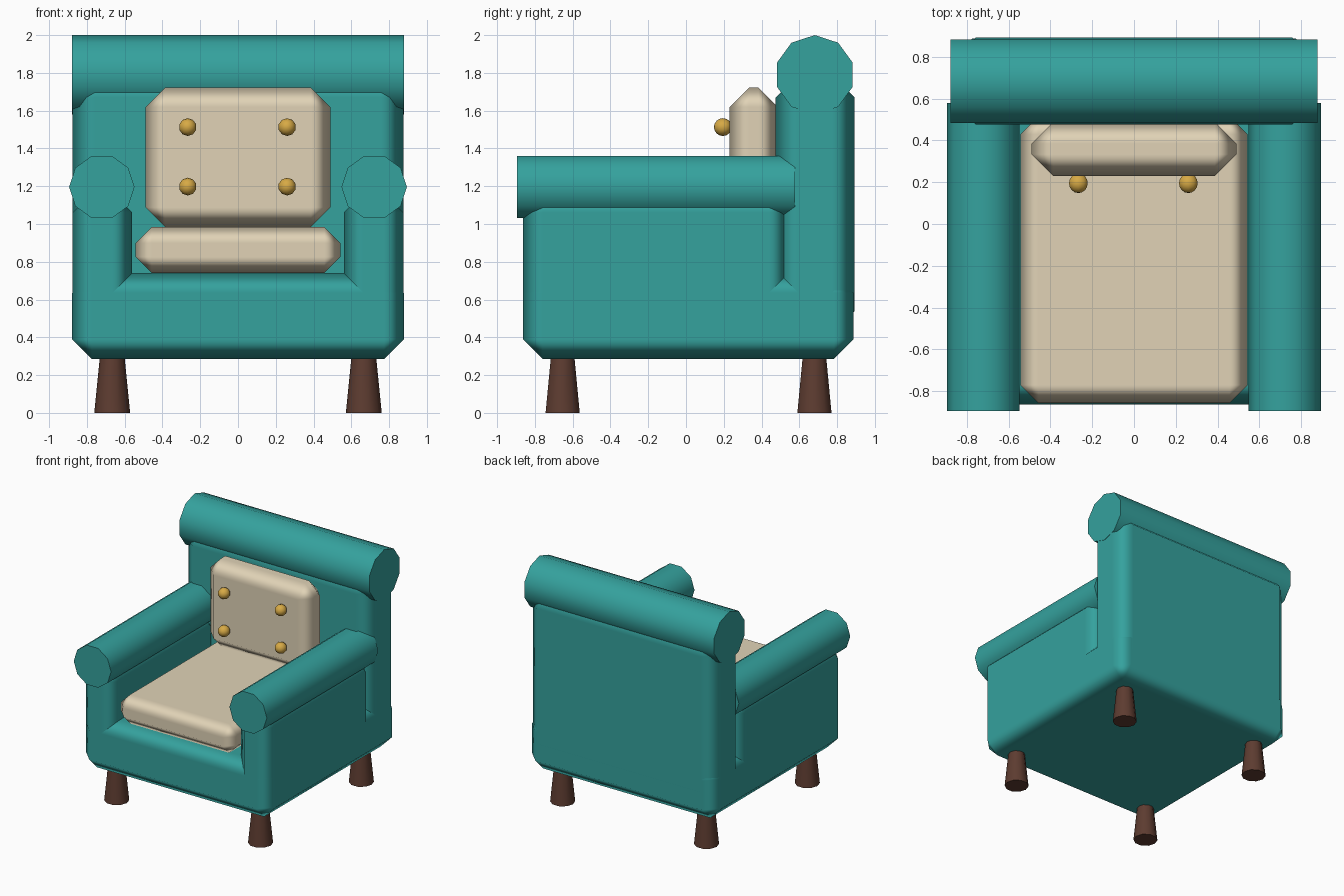
import bpy, bmesh, math
from mathutils import Matrix, Vector

if "Cube" in bpy.data.objects:
    bpy.data.objects.remove(bpy.data.objects["Cube"])


def material(name, rgb):
    m = bpy.data.materials.new(name)
    m.diffuse_color = (*rgb, 1)
    m.use_nodes = True
    m.node_tree.nodes["Principled BSDF"].inputs["Base Color"].default_value = m.diffuse_color
    return m


TEAL = material("teal_fabric", (0.035, 0.36, 0.34))
CREAM = material("cream_fabric", (0.75, 0.65, 0.47))
WOOD = material("dark_wood", (0.11, 0.045, 0.03))
BRASS = material("brass", (0.68, 0.40, 0.06))


def finish(name, bm, mat, sharp=None):
    bmesh.ops.recalc_face_normals(bm, faces=bm.faces)
    for f in bm.faces:
        f.smooth = True
    me = bpy.data.meshes.new(name)
    bm.to_mesh(me)
    bm.free()
    if sharp:
        me.set_sharp_from_angle(angle=math.radians(sharp))
    me.materials.append(mat)
    ob = bpy.data.objects.new(name, me)
    bpy.context.collection.objects.link(ob)
    return ob


def padded_box(name, lo, hi, bevel, mat):
    """Box between two corners with a single-segment soft chamfer."""
    lo, hi = Vector(lo), Vector(hi)
    bm = bmesh.new()
    bmesh.ops.create_cube(bm, size=1)
    bmesh.ops.scale(bm, vec=hi - lo, verts=bm.verts)
    ob = finish(name, bm, mat)
    ob.location = (lo + hi) / 2
    mod = ob.modifiers.new("chamfer", "BEVEL")
    mod.width = bevel
    mod.segments = 1
    mod.harden_normals = True
    return ob


def tapered_prism(name, r0, r1, length, rot, loc, mat, n=10):
    """Round bar along local z, first corner on local +x."""
    bm = bmesh.new()
    rings = []
    for r, z in ((r0, -length / 2), (r1, length / 2)):
        rings.append([bm.verts.new((r * math.cos(a), r * math.sin(a), z))
                      for a in (2 * math.pi * i / n for i in range(n))])
    for i in range(n):
        j = (i + 1) % n
        bm.faces.new((rings[0][i], rings[0][j], rings[1][j], rings[1][i]))
    for ring in rings:
        bm.faces.new(ring)
    bm.transform(rot)
    ob = finish(name, bm, mat, 50)
    ob.location = loc
    return ob


ALONG_X = Matrix.Rotation(math.pi / 2, 4, "Y")
ALONG_Y = Matrix.Rotation(math.pi / 2, 4, "X")
UP = Matrix.Identity(4)

# Base and backrest
padded_box("base", (-0.878, -0.863, 0.285), (0.878, 0.888, 0.74), 0.105, TEAL)
padded_box("backrest", (-0.876, 0.475, 0.42), (0.876, 0.893, 1.79), 0.12, TEAL)
tapered_prism("backrest_roll", 0.21, 0.21, 1.757, ALONG_X, (0, 0.682, 1.79), TEAL)

# Arms with rolled tops, and legs
for s, side in ((-1, "left"), (1, "right")):
    xs = sorted((s * 0.56, s * 0.877))
    padded_box(side + "_arm", (xs[0], -0.862, 0.42), (xs[1], 0.545, 1.165), 0.105, TEAL)
    tapered_prism(side + "_arm_roll", 0.173, 0.173, 1.473, ALONG_Y,
                  (s * 0.721, -0.159, 1.196), TEAL)
    for y, end in ((-0.653, "front"), (0.68, "back")):
        tapered_prism(f"{end}_{side}_leg", 0.095, 0.065, 0.3, UP,
                      (s * 0.666, y, 0.15), WOOD)

# Cushions
padded_box("seat_cushion", (-0.543, -0.856, 0.74), (0.543, 0.515, 0.985), 0.086, CREAM)
padded_box("back_cushion", (-0.49, 0.23, 0.985), (0.49, 0.487, 1.722), 0.103, CREAM)

# Cushion buttons
for i, (x, z) in enumerate([(x, z) for x in (-0.266, 0.26) for z in (1.198, 1.513)]):
    bm = bmesh.new()
    bmesh.ops.create_uvsphere(bm, u_segments=10, v_segments=8, radius=0.047)
    bm.transform(ALONG_Y)
    finish(f"button_{i + 1}", bm, BRASS).location = (x, 0.195, z)
